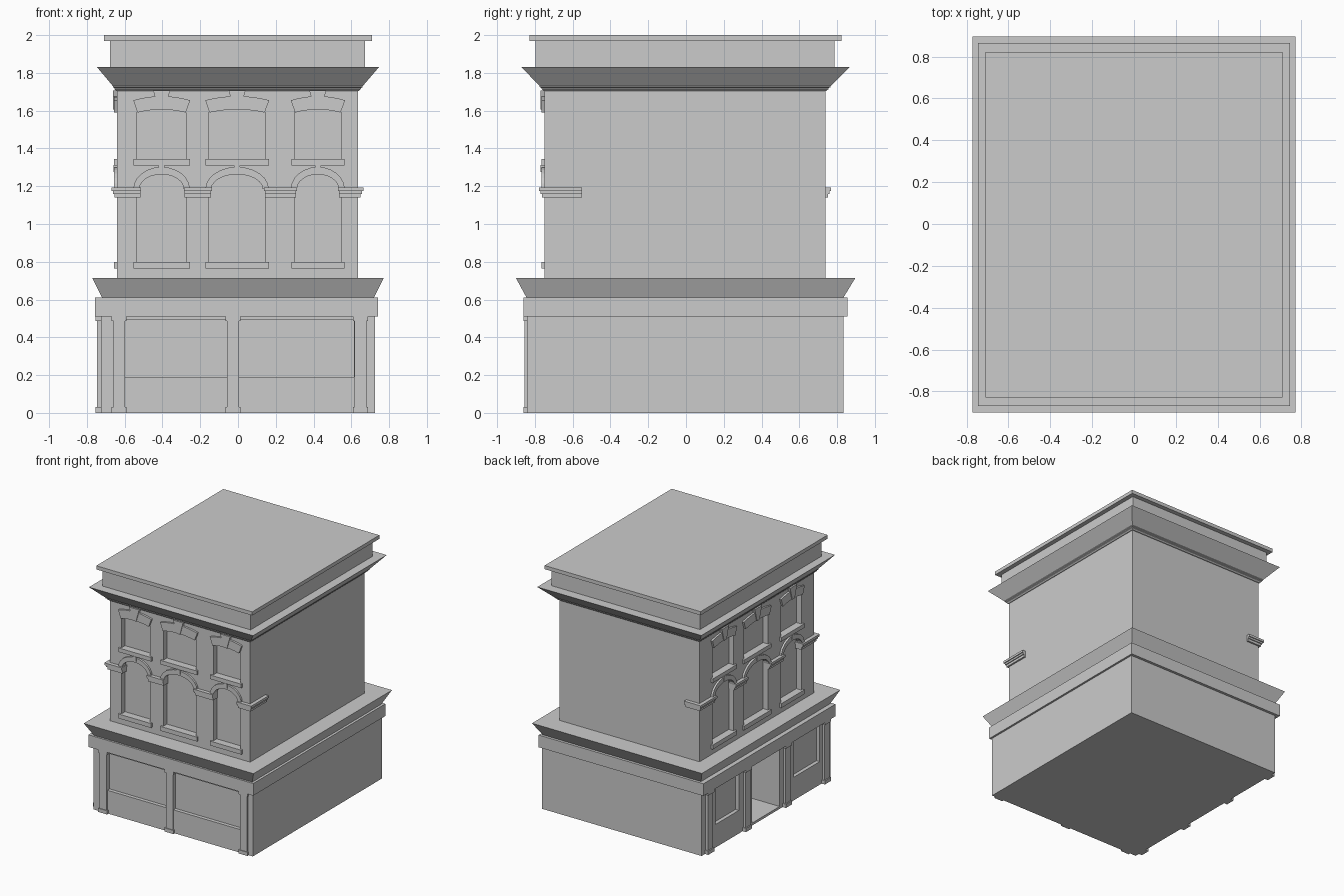
import bpy, bmesh, math

if "Cube" in bpy.data.objects:
    bpy.data.objects.remove(bpy.data.objects["Cube"])

SHOP = {"front": -0.843, "left": -0.725}    # wall planes, ground floor
UPPER = {"front": -0.749, "left": -0.64}    # wall planes, upper floors


def finish(name, bm):
    bmesh.ops.recalc_face_normals(bm, faces=bm.faces[:])
    me = bpy.data.meshes.new(name)
    bm.to_mesh(me)
    bm.free()
    ob = bpy.data.objects.new(name, me)
    bpy.context.collection.objects.link(ob)
    return ob


def stack(name, levels):
    """Closed solid through rectangles (x0, x1, y0, y1, z)."""
    bm = bmesh.new()
    rings = [[bm.verts.new((x, y, z)) for x, y in ((a, c), (b, c), (b, d), (a, d))]
             for a, b, c, d, z in levels]
    bm.faces.new(rings[0])
    bm.faces.new(rings[-1])
    for lo, hi in zip(rings, rings[1:]):
        for i in range(4):
            j = (i + 1) % 4
            bm.faces.new((lo[i], lo[j], hi[j], hi[i]))
    return finish(name, bm)


def prism(bm, side, planes, pts, d0, d1):
    """Extrude a facade outline (u, z) from depth d0 to d1 outward of the wall."""
    w = planes[side]
    def put(u, z, d):
        return bm.verts.new((u, w - d, z) if side == "front" else (w - d, -u, z))
    a = [put(u, z, d0) for u, z in pts]
    b = [put(u, z, d1) for u, z in pts]
    bm.faces.new(a)
    bm.faces.new(b)
    for i in range(len(a)):
        j = (i + 1) % len(a)
        bm.faces.new((a[i], a[j], b[j], b[i]))


def rect(u0, u1, z0, z1):
    return [(u0, z0), (u1, z0), (u1, z1), (u0, z1)]


def arc(c, r, z, h, n=12):
    """Half ellipse, right to left."""
    return [(c + r * math.cos(math.pi * i / n), z + h * math.sin(math.pi * i / n))
            for i in range(n + 1)]


def bow(u0, u1, z, rise, n=8):
    """Shallow arch, right to left."""
    return [(u1 + (u0 - u1) * i / n, z + rise * (1 - (2 * i / n - 1) ** 2))
            for i in range(n + 1)]


def carve(ob, cutter):
    cutter.hide_render = True
    cutter.hide_viewport = True
    m = ob.modifiers.new("openings", "BOOLEAN")
    m.operation = "DIFFERENCE"
    m.solver = "EXACT"
    m.object = cutter


# Main masses
shop = stack("shop_body", [(-.725, .725, -.843, .833, 0), (-.725, .725, -.843, .833, .51)])
stack("shop_frieze", [(-.757, .741, -.86, .855, .51), (-.757, .741, -.86, .855, .61)])
stack("shop_cornice", [(-.72, .72, -.844, .833, .61), (-.772, .772, -.901, .897, .715)])
upper = stack("upper_body", [(-.64, .635, -.749, .738, .70), (-.64, .635, -.749, .738, 1.72)])
stack("roof_cornice", [(-.645, .64, -.755, .744, 1.705), (-.655, .65, -.765, .755, 1.715),
                       (-.655, .65, -.765, .755, 1.72), (-.662, .66, -.775, .766, 1.725),
                       (-.662, .66, -.775, .766, 1.73), (-.746, .746, -.87, .866, 1.83)])
stack("parapet", [(-.677, .672, -.796, .786, 1.82), (-.677, .672, -.796, .786, 1.97)])
stack("parapet_cap", [(-.709, .709, -.828, .823, 1.97), (-.709, .709, -.828, .823, 2)])

# Shopfront windows and doorway
cut = bmesh.new()
for u0, u1 in ((-.598, -.058), (.003, .615)):
    prism(cut, "front", SHOP, rect(u0, u1, .19, .495), -.03, .1)
for u0, u1 in ((-.65, -.35), (.36, .70)):
    prism(cut, "left", SHOP, rect(u0, u1, .19, .495), -.03, .1)
prism(cut, "left", SHOP, rect(-.18, .18, .02, .495), -.27, .1)
carve(shop, finish("shop_opening_cutter", cut))

# Pilasters with base and cap blocks
bm = bmesh.new()
for side, centres, d, dcap in (("front", (-.629, -.026, .648), .011, .017),
                               ("left", (-.75, -.26, .26, .765), .021, .03)):
    for c in centres:
        prism(bm, side, SHOP, rect(c - .031, c + .031, 0, .51), -.01, d)
        for z0, z1 in ((0, .03), (.487, .51)):
            prism(bm, side, SHOP, rect(c - .04, c + .04, z0, z1), -.01, dcap)
finish("shop_pilasters", bm)

# Upper windows: openings, sills, hoods, keystones and arch mouldings
cut, sills, hoods, arches = (bmesh.new() for _ in range(4))
WINDOWS = ((-.534, -.275), (-.153, .143), (.30, .545))
for side, s in (("front", 1), ("left", 1.07)):
    for a, b in WINDOWS:
        a, b = a * s, b * s
        c, r = (a + b) / 2, (b - a) / 2
        prism(cut, side, UPPER, [(a, .79), (b, .79)] + arc(c, r, 1.185, .08), -.045, .1)
        prism(cut, side, UPPER, [(a, 1.335), (b, 1.335)] + bow(a, b, 1.592, .014), -.045, .1)
        for z0, z1 in ((.764, .80), (1.31, 1.343)):
            prism(sills, side, UPPER, rect(a - .018, b + .02, z0, z1), -.045, .016)
        prism(hoods, side, UPPER,
              bow(a - .02, b + .022, 1.655, .022) + bow(a + .002, b - .002, 1.59, .016)[::-1],
              -.01, .016)
        prism(hoods, side, UPPER,
              [(c - .016, 1.605), (c + .016, 1.605), (c + .045, 1.708), (c - .045, 1.708)],
              -.01, .022)
        prism(arches, side, UPPER,
              arc(c, r + .02, 1.185, .117) + arc(c, r - .012, 1.185, .078)[::-1], -.03, .016)
        prism(arches, side, UPPER, rect(c - .016, c + .016, 1.275, 1.312), -.01, .02)
carve(upper, finish("window_cutter", cut))
finish("window_sills", sills)
finish("window_hoods", hoods)
finish("arch_mouldings", arches)

# Stepped string course, wrapping the right and back corners
bm = bmesh.new()
STEPS = ((1.14, 1.16, .014, 0), (1.16, 1.175, .022, 0), (1.175, 1.194, .03, .004))
for z0, z1, d, e in STEPS:
    for u0, u1 in ((-.64 - d, -.517), (-.282, -.142), (.142, .308), (.534, .635 + d)):
        prism(bm, "front", UPPER, rect(u0 - e * (u0 > -.6), u1 + e * (u1 < .6), z0, z1), -.04, d)
    for u0, u1 in ((-.738 - d, -.555), (-.302, -.15), (.15, .33), (.565, .749 + d)):
        prism(bm, "left", UPPER, rect(u0 - e * (u0 > -.7), u1 + e * (u1 < .7), z0, z1), -.04, d)
    for n, box in (("right", (.6, .635 + d, -.749 - d, -.55)),
                   ("back", (-.64 - d, -.52, .70, .738 + d))):
        stack(f"string_course_{n}", [box + (z0,), box + (z1,)])
finish("string_course", bm)
